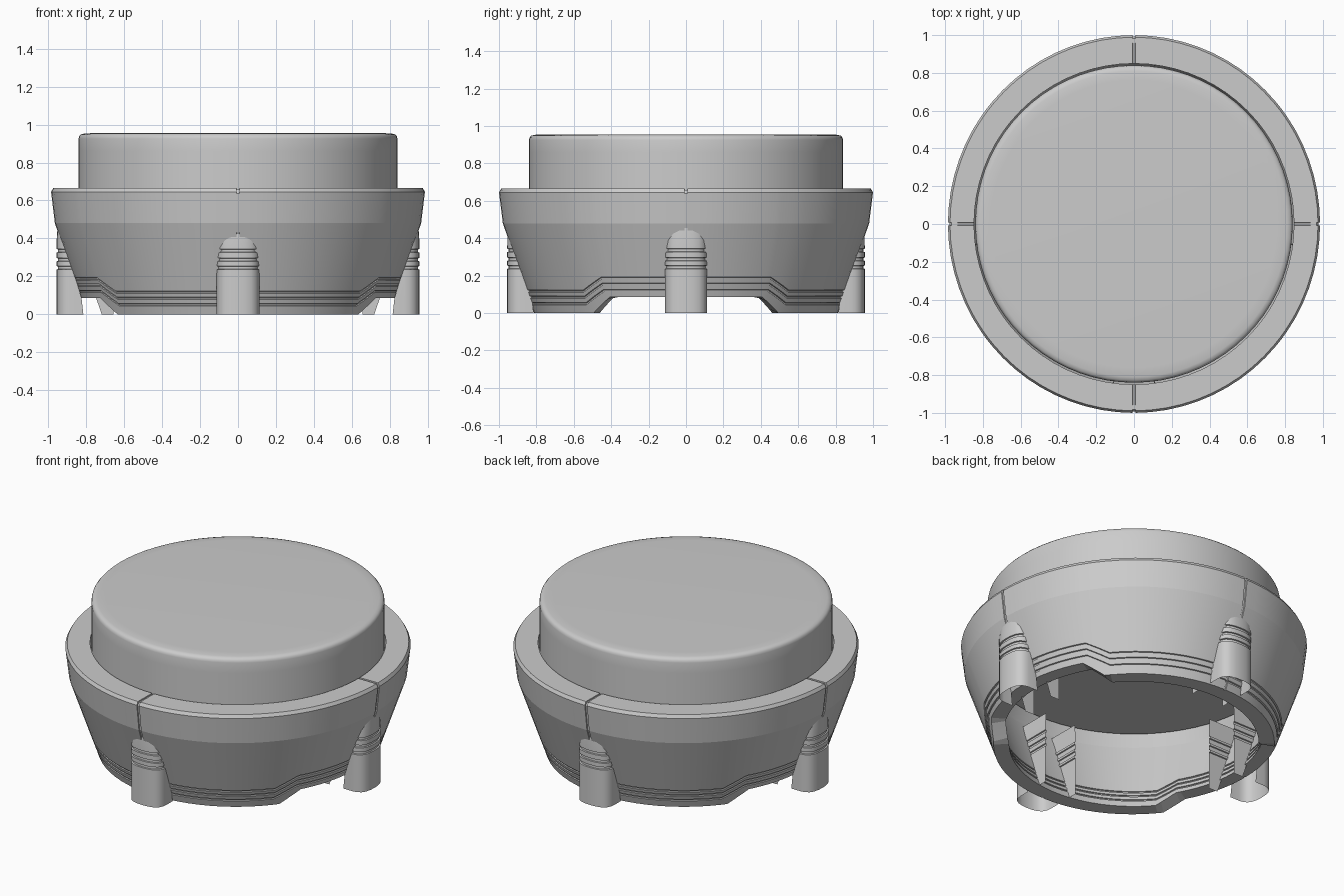
import bpy, bmesh, math

if "Cube" in bpy.data.objects:
    bpy.data.objects.remove(bpy.data.objects["Cube"])

SEAM_HALF = 0.008        # half width of the four vertical seams (radians)
SCALE_Y = 1.015          # bowl is very slightly longer front to back
WALL = .085              # bowl wall thickness


def make_object(name, bm, angle=30):
    bmesh.ops.recalc_face_normals(bm, faces=bm.faces)
    mesh = bpy.data.meshes.new(name)
    bm.to_mesh(mesh)
    bm.free()
    obj = bpy.data.objects.new(name, mesh)
    bpy.context.collection.objects.link(obj)
    bpy.ops.object.select_all(action='DESELECT')
    obj.select_set(True)
    bpy.context.view_layer.objects.active = obj
    bpy.ops.object.shade_smooth_by_angle(angle=math.radians(angle))
    return obj


def skin(bm, rows, wrap_rows=False, wrap_cols=False):
    grid = [[bm.verts.new(p) for p in row] for row in rows]
    n, m = len(grid), len(grid[0])
    for i in range(n if wrap_rows else n - 1):
        for j in range(m if wrap_cols else m - 1):
            a, b = grid[i], grid[(i + 1) % n]
            k = (j + 1) % m
            bm.faces.new((a[j], b[j], b[k], a[k]))
    return grid


def ramp(a, start, end):
    return min(1, max(0, (end - a) / (end - start)))


def grooves(centres, half, depth):
    pts = []
    for z in centres:
        pts += [(z - half, 0), (z - half + .002, depth), (z + half - .002, depth), (z + half, 0)]
    return pts


# Bowl cross-section at one angle: raised foot arches and grooves at the sides
def wall_radius(z):
    return .80 + .344 * z


def bowl_section(theta, seam):
    a = math.degrees(math.acos(min(1, abs(math.cos(theta)))))
    foot = .085 * ramp(a, 29, 37.5)
    foot_in = .085 * ramp(a, 31, 40)
    lift = .07 * ramp(a, 31, 40)
    d = .007 if seam else 0
    cuts = grooves([z + lift for z in (.05, .085, .117)], .006, .007)
    outer = [(wall_radius(foot), foot)]
    outer += [(wall_radius(z) - c, z) for z, c in cuts]
    outer += [(.965, .48), (.985, .645), (.974, .665)]
    outer = [(r - d, z - (d if z > .6 else 0)) for r, z in outer]
    inner = [(.847, .665 - d), (.847, .58), (.875, .48)]
    inner += [(wall_radius(z) - WALL + c, z) for z, c in reversed(cuts)]
    inner += [(wall_radius(foot_in) - WALL, foot_in)]
    return outer + inner


# Columns around the bowl, with narrow extra columns for seams and foot corners
columns = []
for q in range(4):
    base = q * math.pi / 2
    marks = [math.radians(5 * i) for i in range(1, 18)]
    corners = (29, 31, 37.5, 40) if q % 2 == 0 else (50, 52.5, 59, 61)
    marks += [math.radians(c) for c in corners if c % 5]
    for t in marks + [SEAM_HALF, math.pi / 2 - SEAM_HALF]:
        columns.append((base + t, False))
    for t in (SEAM_HALF - .001, -SEAM_HALF + .001):
        columns.append((base + t, True))
columns.sort()

bm = bmesh.new()
skin(bm, [[(r * math.cos(t), r * math.sin(t) * (SCALE_Y if i < 16 else 1.003), z)
           for i, (r, z) in enumerate(bowl_section(t, s))]
          for t, s in columns], True, True)
make_object("bowl_base", bm, 10)

# Round cushion with a soft top edge
profile = [(.58, .55), (.84, .55), (.84, .86), (.84, .925), (.837, .938), (.828, .948),
           (.81, .953), (.76, .955)]
bm = bmesh.new()
rings = skin(bm, [[(r * math.cos(t), r * math.sin(t), z)
                   for t in [2 * math.pi * i / 72 for i in range(72)]]
                  for r, z in profile], False, True)
bm.faces.new(rings[0])
bm.faces.new(rings[-1])
make_object("cushion", bm, 40)

# Four rounded legs outside the wall, each with two matching plates inside it
half_section = [(.88, .112), (.905, .108), (.93, .095), (.946, .07), (.954, .037), (.956, 0)]
levels = [(0, 0)] + [(.085, 0)] + grooves((.245, .288, .335), .009, .007) + [(.40, .001), (.455, .005)]
for side, angle in (("right", 0), ("back", 90), ("left", 180), ("front", 270)):
    c, s = math.cos(math.radians(angle)), math.sin(math.radians(angle))

    def place(r, w, z):
        return (r * c - w * s, r * s + w * c, z)

    rows, plates = [], ([], [])
    for z, d in levels:
        half = [(min(.87, max(.815, wall_radius(z) - .005)), .112)] + half_section
        full = half + [(r, -w) for r, w in reversed(half[:-1])]
        rows.append([place(r - d, w * (1 - d / .112), z) for r, w in full])
        for strip, sign in zip(plates, (1, -1)):
            w = sign * (.112 - d)
            strip.append([place(.655, w, z), place(wall_radius(z) - WALL + .003, w, z)])
    bm = bmesh.new()
    skin(bm, rows)
    make_object(side + "_leg", bm, 35)
    bm = bmesh.new()
    for strip in plates:
        skin(bm, strip)
    make_object(side + "_inner_plates", bm)
